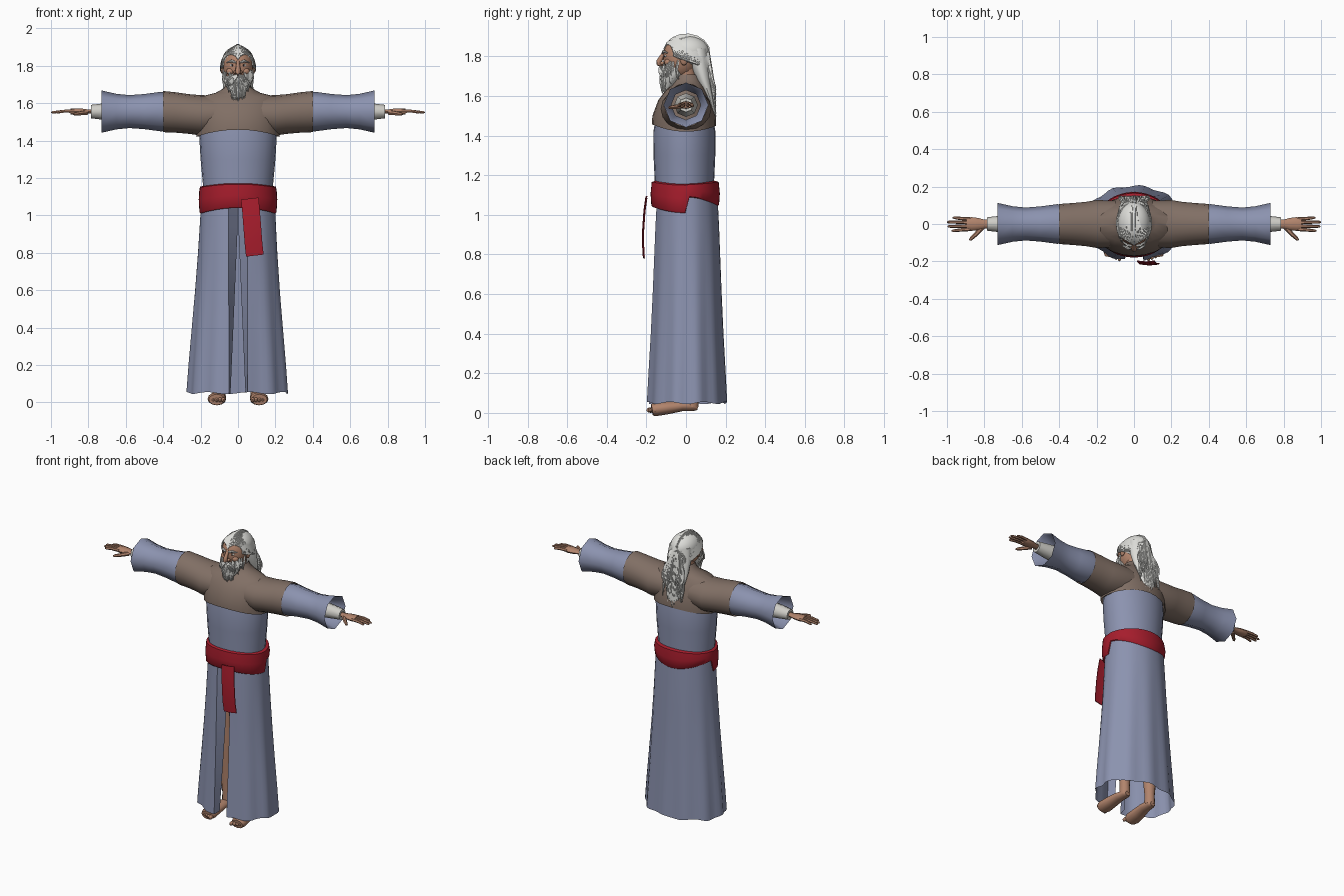
import bpy, bmesh, random
from math import sin, cos, pi, asin, radians
from mathutils import Vector, Matrix

random.seed(4)
if "Cube" in bpy.data.objects:
    bpy.data.objects.remove(bpy.data.objects["Cube"])


def material(name, *rgb):
    m = bpy.data.materials.new(name)
    m.use_nodes = True
    m.diffuse_color = (*rgb, 1)
    m.node_tree.nodes["Principled BSDF"].inputs["Base Color"].default_value = (*rgb, 1)
    return m


BLUE = material("robe blue", 0.26, 0.29, 0.43)
BROWN = material("mantle brown", 0.22, 0.16, 0.13)
RED = material("sash red", 0.38, 0.012, 0.025)
SKIN = material("skin", 0.44, 0.23, 0.15)
HAIR = material("white hair", 0.72, 0.72, 0.69)
LINEN = material("linen", 0.62, 0.61, 0.57)
DARK = material("dark eye", 0.03, 0.02, 0.02)


def loft(bm, rings, closed=True, caps=False):
    rows = [[bm.verts.new(p) for p in r] for r in rings]
    n = len(rows[0])
    for a, b in zip(rows, rows[1:]):
        for i in range(n if closed else n - 1):
            j = (i + 1) % n
            bm.faces.new((a[i], a[j], b[j], b[i]))
    if caps:
        bm.faces.new(rows[0])
        bm.faces.new(rows[-1])


def ring_z(z, rx, ry, cx=0, cy=0, n=24):
    return [(cx + rx * sin(2 * pi * i / n), cy - ry * cos(2 * pi * i / n), z) for i in range(n)]


def ring_x(x, ry, rz, cy=0, cz=1.555, n=8):
    return [(x, cy + ry * cos(2 * pi * i / n), cz + rz * sin(2 * pi * i / n)) for i in range(n)]


def tube(bm, path, radii, sides=6, flat=1.0, ref=(0, 0, 1)):
    pts = [Vector(p) for p in path]
    rings = []
    for i, p in enumerate(pts):
        t = pts[min(i + 1, len(pts) - 1)] - pts[max(i - 1, 0)]
        u = t.cross(Vector(ref)).normalized()
        v = u.cross(t).normalized() * flat
        rings.append([p + radii[i] * (u * cos(2 * pi * k / sides) + v * sin(2 * pi * k / sides))
                      for k in range(sides)])
    loft(bm, rings, True, True)


def ball(bm, c, r, seg=16):
    m = Matrix.Translation(c) @ Matrix.Diagonal((*r, 1))
    bmesh.ops.create_uvsphere(bm, u_segments=seg, v_segments=seg // 2 + 2, radius=1, matrix=m)


def finish(name, bm, mat, angle=50):
    bmesh.ops.recalc_face_normals(bm, faces=bm.faces)
    me = bpy.data.meshes.new(name)
    bm.to_mesh(me)
    bm.free()
    me.materials.append(mat)
    ob = bpy.data.objects.new(name, me)
    bpy.context.collection.objects.link(ob)
    bpy.context.view_layer.objects.active = ob
    bpy.ops.object.select_all(action="DESELECT")
    ob.select_set(True)
    bpy.ops.object.shade_smooth_by_angle(angle=radians(angle))
    return ob


# skirt: one open sheet whose front edges fold inward, flaring into folds at the hem
bm = bmesh.new()
rings = []
for z, rx, ry in [(0.05, .268, .2), (0.2, .258, .193), (0.4, .242, .183), (0.6, .226, .175),
                  (0.8, .212, .168), (0.94, .204, .163), (1.1, .195, .155)]:
    start = asin(0.05 / rx)
    flare = 0.03 * (1 - z / 1.1)
    gap = 0.04 * max(0, 1 - z / 0.94) + 0.002
    row = [(gap, 0.06 - ry, z)]
    for i in range(57):
        a = start + (2 * pi - 2 * start) * i / 56
        w = 1 + flare * sin(11 * a)
        row.append((rx * w * sin(a), 0.004 - ry * w * cos(a), z + flare * 0.2 * sin(7 * a)))
    rings.append(row + [(-gap, 0.06 - ry, z)])
loft(bm, rings, closed=False)
finish("robe_skirt", bm, BLUE)

# robe torso
bm = bmesh.new()
loft(bm, [ring_z(z, rx, ry, cy=-0.008) for z, rx, ry in
          [(1.05, .185, .15), (1.17, .188, .15), (1.3, .2, .156), (1.42, .207, .157), (1.52, .2, .14)]],
     caps=True)
finish("robe_torso", bm, BLUE)

# mantle: body with a lifted hem at front and back, plus short arms
bm = bmesh.new()
rows = [ring_z(z, rx, ry, cy=cy) for z, rx, ry, cy in
        [(1.42, .222, .162, -.01), (1.5, .224, .16, -.01), (1.58, .22, .132, -.008), (1.635, .2, .098, 0),
         (1.655, .12, .08, .01), (1.68, .075, .068, .01), (1.71, .06, .06, .008)]]
rows[0] = [(x, y, z + 0.035 * (y / 0.165) ** 2) for x, y, z in rows[0]]
loft(bm, rows)
for s in (-1, 1):
    loft(bm, [ring_x(s * x, ry, rz, cz=cz, n=16) for x, ry, rz, cz in
              [(.1, .125, .1, 1.54), (.2, .128, .108, 1.535), (.26, .118, .106, 1.542),
               (.33, .112, .108, 1.55), (.4, .107, .11, 1.555)]])
finish("mantle", bm, BROWN)

for s, side in ((1, "left"), (-1, "right")):
    # flared sleeve with an inner lining
    bm = bmesh.new()
    loft(bm, [ring_x(s * x, r, r) for x, r in
              [(.36, .1), (.41, .106), (.5, .094), (.58, .088), (.65, .095), (.73, .113), (.72, .104), (.6, .075)]])
    finish(side + "_sleeve", bm, BLUE, 60)
    bm = bmesh.new()
    loft(bm, [ring_x(s * x, r, r) for x, r in [(.56, .06), (.7, .046), (.785, .036), (.785, .02)]])
    finish(side + "_cuff", bm, LINEN, 60)

    # hand: wrist, palm, four fingers and a thumb
    bm = bmesh.new()
    tube(bm, [(s * x, 0, 1.555) for x in (.72, .8, .83, .87, .895)],
         [.024, .023, .032, .037, .032], 10, 0.5)
    for k, tip in enumerate((.975, .997, 1.0, .97)):
        y = -0.028 + 0.018 * k
        tube(bm, [(s * .875, y, 1.557), (s * .93, y * 1.15, 1.557), (s * (tip - .008), y * 1.3, 1.551),
                  (s * tip, y * 1.3, 1.55)], [.01, .009, .007, .003], 6)
    tube(bm, [(s * .81, -.015, 1.55), (s * .84, -.05, 1.546), (s * .872, -.08, 1.542), (s * .88, -.087, 1.541)],
         [.014, .012, .009, .004], 6)
    finish(side + "_hand", bm, SKIN)

    # leg, foot and toes
    bm = bmesh.new()
    tube(bm, [(s * .1, .03, z) for z in (.03, .1, .3, .5, .9)], [.034, .032, .05, .05, .07], 12, ref=(0, 1, 0))
    tube(bm, [(s * x, y, z) for x, y, z in
              [(.1, .06, .026), (.1, .04, .032), (.103, -.02, .035), (.11, -.09, .026), (.113, -.15, .019),
               (.114, -.172, .015)]], [.018, .032, .038, .046, .05, .042], 12, 0.7)
    for k in range(5):
        ball(bm, (s * (.078 + .018 * k), -.178 + .006 * k, .014), (.011, .022 - .002 * k, .014 - .001 * k), 8)
    finish(side + "_leg_and_foot", bm, SKIN)

# sash: deep at the front, shallow with a dipped point at the back
bm = bmesh.new()


def sash_bottom(a):
    c = cos(a)
    return 1.01 + 0.03 * c ** 2 if c > -0.08 else 1.09 - 0.045 * c ** 2


rows = []
for t, grow in ((0, 0), (.05, .006), (.5, .01), (.95, .004), (1, -.015)):
    row = []
    for i in range(48):
        a = 2 * pi * i / 48
        b = sash_bottom(a)
        top = 1.165 + 0.008 * cos(2 * a)
        row.append(((.2 + grow) * sin(a), -.004 - (.165 + grow) * cos(a), b + (top - b) * t))
    rows.append(row)
loft(bm, rows)
finish("sash", bm, RED)

# hanging sash end
bm = bmesh.new()
rows = []
for z, x, y in [(1.09, .063, -.2), (1.02, .07, -.21), (.93, .077, -.216), (.85, .083, -.217), (.785, .09, -.213)]:
    rows.append([(x + dx, y + dy, z + dx * 0.12) for dx, dy in
                 ((-.047, 0), (0, -.005), (.047, 0), (.047, .005), (0, 0), (-.047, .005))])
loft(bm, rows, caps=True)
finish("sash_end", bm, RED)

# head, neck, nose, cheeks and lips
bm = bmesh.new()
ball(bm, (0, -.028, 1.795), (.08, .088, .108), 24)
tube(bm, [(0, .01, 1.62), (0, 0, 1.7), (0, -.005, 1.76)], [.055, .053, .055], 14, ref=(0, 1, 0))
tube(bm, [(0, -.108, 1.825), (0, -.122, 1.8), (0, -.136, 1.775), (0, -.138, 1.766), (0, -.115, 1.758)],
     [.008, .011, .014, .015, .01], 8, ref=(1, 0, 0))
for s in (-1, 1):
    ball(bm, (s * .014, -.12, 1.766), (.01, .012, .009), 8)
    ball(bm, (s * .04, -.088, 1.77), (.024, .022, .02), 10)
    ball(bm, (s * .083, -.01, 1.785), (.01, .02, .03), 10)
finish("head", bm, SKIN)

for s, side in ((1, "left"), (-1, "right")):
    bm = bmesh.new()
    ball(bm, (s * .032, -.101, 1.803), (.013, .008, .008), 10)
    finish(side + "_eye", bm, LINEN)
    bm = bmesh.new()
    ball(bm, (s * .031, -.108, 1.803), (.005, .003, .006), 8)
    finish(side + "_pupil", bm, DARK)
    bm = bmesh.new()
    tube(bm, [(s * .012, -.117, 1.818), (s * .035, -.114, 1.826), (s * .06, -.094, 1.818)], [.006, .008, .003])
    finish(side + "_eyebrow", bm, HAIR)

# hair mass: skull cap and a tapering fall down the back
bm = bmesh.new()
ball(bm, (0, 0.005, 1.822), (.086, .113, .084), 24)
loft(bm, [ring_z(z, rx, ry, cy=cy, n=16) for z, rx, ry, cy in
          [(1.84, .075, .05, .06), (1.76, .085, .05, .07), (1.68, .08, .038, .09), (1.6, .07, .025, .118),
           (1.52, .05, .014, .137), (1.47, .025, .006, .143)]], caps=True)
finish("hair_mass", bm, HAIR)

# locks swept from the hairline over the skull and down the back
bm = bmesh.new()
for k in range(72):
    a = -1.65 + 3.3 * (k + random.uniform(-.3, .3)) / 71
    side = abs(sin(a))
    begin = 0.2 + 0.75 * side
    path = []
    for j in range(8):
        t = j / 7
        th = begin + (2.75 - begin) * t
        path.append((.09 * sin(a) * sin(th) ** .7, .003 - .118 * cos(th),
                     1.813 + .099 * max(cos(a), -.1) * sin(th) - .07 * side * t))
    x, y, z = path[-1]
    low = random.uniform(1.44, 1.6) + 0.05 * side
    spread = sin(a) * random.uniform(.06, .095)
    for t in (.35, .7, 1):
        path.append((x + (spread - x) * min(1, t * 1.8) * (1.1 - .35 * t), y + (.152 - y) * t,
                     z + (low - z) * t))
    tube(bm, path, [.003, .006] + [.0065] * 6 + [.006, .0045, .001], 5, ref=(1, .01, .02))
finish("hair_locks", bm, HAIR, 40)

# beard mass and strands
bm = bmesh.new()
loft(bm, [ring_z(z, rx, ry, cy=cy, n=16) for z, rx, ry, cy in
          [(1.745, .07, .05, -.06), (1.71, .07, .055, -.066), (1.675, .052, .038, -.078),
           (1.63, .02, .015, -.098)]], caps=True)
for k in range(64):
    a = random.uniform(-1.5, 1.5)
    lift = random.uniform(-.02, .015)
    x, y, z = .079 * sin(a), -.03 - .09 * cos(a), 1.735 + .035 * abs(sin(a)) + lift
    low = 1.685 - random.uniform(0, .09) * cos(a) ** 2
    f = random.uniform(.45, .85)
    tube(bm, [(x, y, z), (x * 1.02, y - .008, z * .5 + low * .5 + .01),
              (x * f, y * .95 - .006, low + .012), (x * f, y * .95, low)],
         [.004, .007, .004, .001], 5, ref=(1, .01, .02))
finish("beard", bm, HAIR, 40)

# moustache
bm = bmesh.new()
for s in (-1, 1):
    for k in range(7):
        d = 0.004 * k
        tube(bm, [(s * .004, -.128, 1.752 - d * .3), (s * (.03 - d * .3), -.132, 1.744 - d),
                  (s * (.056 - d * .8), -.118, 1.715 - d), (s * (.062 - d), -.112, 1.698 - d)],
             [.004, .007, .005, .001], 5)
finish("moustache", bm, HAIR, 40)
